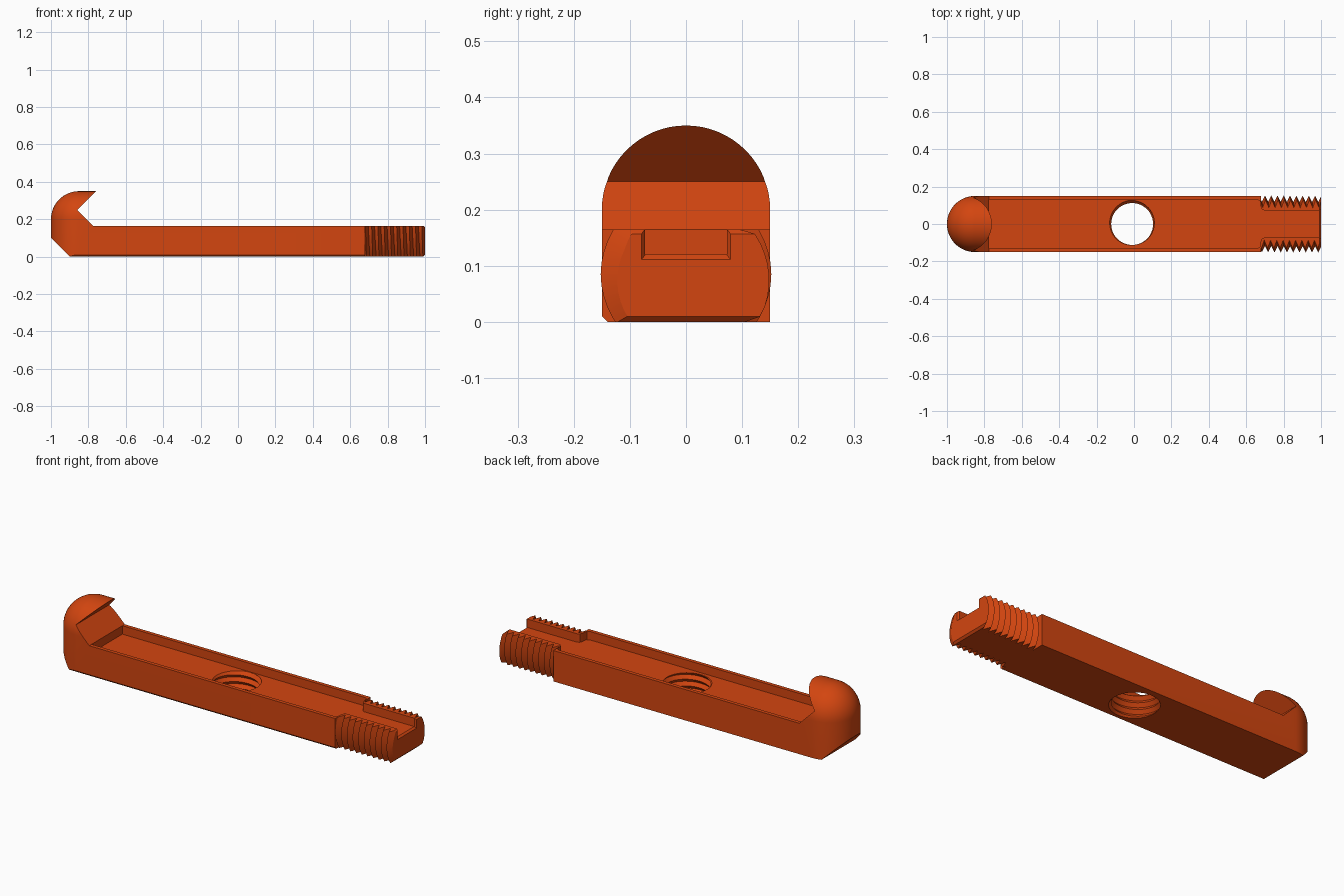
import bpy, bmesh, math
from mathutils import Vector

cube = bpy.data.objects.get("Cube")
if cube:
    bpy.data.objects.remove(cube, do_unlink=True)

orange = bpy.data.materials.new("burnt_orange")
orange.use_nodes = True
color = (0.65, 0.06, 0.005, 1)
orange.diffuse_color = color
orange.node_tree.nodes["Principled BSDF"].inputs["Base Color"].default_value = color

HALF = 0.15      # half width of the bar
TOP = 0.165      # top of the bar
FLOOR = 0.12     # floor of the channel
SHOULDER = 0.68  # where the thread starts


def finish(name, bm):
    bmesh.ops.recalc_face_normals(bm, faces=bm.faces)
    mesh = bpy.data.meshes.new(name)
    bm.to_mesh(mesh)
    bm.free()
    mesh.materials.append(orange)
    obj = bpy.data.objects.new(name, mesh)
    bpy.context.collection.objects.link(obj)
    return obj


def prism(name, points, axis, lo, hi):
    """Extrude a flat outline along one axis."""
    place = {"x": lambda a, b, t: (t, a, b),
             "y": lambda a, b, t: (a, t, b),
             "z": lambda a, b, t: (a, b, t)}[axis]
    bm = bmesh.new()
    rings = [[bm.verts.new(place(a, b, t)) for a, b in points] for t in (lo, hi)]
    for ring in rings:
        bm.faces.new(ring)
    n = len(points)
    for i in range(n):
        j = (i + 1) % n
        bm.faces.new((rings[0][i], rings[0][j], rings[1][j], rings[1][i]))
    return finish(name, bm)


def hull(name, points):
    """Solid wrapped around a cloud of points."""
    bm = bmesh.new()
    for p in points:
        bm.verts.new(p)
    bmesh.ops.convex_hull(bm, input=bm.verts)
    bmesh.ops.delete(bm, geom=[v for v in bm.verts if not v.link_faces], context="VERTS")
    bmesh.ops.dissolve_limit(bm, angle_limit=0.002, verts=bm.verts, edges=bm.edges)
    return finish(name, bm)


def screw(name, place, crest, root, pitch, turns, n=48):
    """Closed V-thread rod following a helix."""
    bm = bmesh.new()

    def helix(radius, shift):
        return [bm.verts.new(place(radius * math.cos(math.tau * k / n),
                                   radius * math.sin(math.tau * k / n),
                                   pitch * (k / n + shift)))
                for k in range(n * turns + 1)]
    c, r = helix(crest, 0), helix(root, 0.5)
    last = n * turns
    for k in range(last):
        bm.faces.new((c[k], c[k + 1], r[k + 1], r[k]))
        if k + n < last:
            bm.faces.new((r[k], r[k + 1], c[k + n + 1], c[k + n]))
    bm.faces.new((c[0], r[0], c[n]))
    bm.faces.new((r[last - n], c[last], r[last]))
    # End caps
    for loop, t in ((c[:n + 1] + [r[0]], 0.5),
                    (r[last - n:] + [c[last]], turns)):
        centre = bm.verts.new(place(0, 0, pitch * t))
        for a, b in zip(loop, loop[1:]):
            if {a, b} != {c[n], r[0]} and {a, b} != {r[last], c[last]}:
                bm.faces.new((a, b, centre))
    # Bridge the step in each cap
    for e in bmesh.ops.holes_fill(bm, edges=[e for e in bm.edges if e.is_boundary])["faces"]:
        e.smooth = False
    bmesh.ops.triangulate(bm, faces=bm.faces)
    return finish(name, bm)


def combine(target, tool, operation):
    """Apply a boolean and throw the tool away."""
    mod = target.modifiers.new("cut", "BOOLEAN")
    mod.operation = operation
    mod.solver = "EXACT"
    mod.object = tool
    bpy.context.view_layer.objects.active = target
    bpy.ops.object.modifier_apply(modifier=mod.name)
    bpy.data.objects.remove(tool, do_unlink=True)


# Bar with upturned hook, cut from its side profile
bar = prism("hooked_bar", [
    (-0.9, 0), (SHOULDER, 0), (SHOULDER, TOP), (-0.775, TOP),
    (-0.86, 0.25), (-0.755, 0.355), (-0.755, 0.4), (-1.1, 0.4), (-1.1, 0.2)],
    "y", -0.2, 0.2)

# Rounded envelope: upright round nose, domed top, straight sides
envelope = []
for i in range(64):
    a = math.tau * i / 64
    side = Vector((math.cos(a), math.sin(a), 0)) * HALF
    for x in (-0.85, 0.9):
        centre = Vector((x, 0, 0.2))
        envelope.append(centre + side + Vector((0, 0, -0.3)))
        for j in range(16):
            e = math.pi / 2 * j / 16
            envelope.append(centre + side * math.cos(e) + Vector((0, 0, HALF * math.sin(e))))
envelope += [Vector((x, 0, 0.2 + HALF)) for x in (-0.85, 0.9)]
combine(bar, hull("envelope", envelope), "INTERSECT")

# Threaded end with flats above and below and chamfered tip
thread = screw("threaded_end", lambda a, b, t: (0.6 + t, a, 0.085 + b),
               0.152, 0.118, 0.0335, 14)
flats = prism("flats", [(SHOULDER, 0), (0.99, 0), (1, 0.01), (1, TOP - 0.008),
                        (0.992, TOP), (SHOULDER, TOP)], "y", -0.2, 0.2)
combine(flats, thread, "INTERSECT")
thread = flats
thread.name = "threaded_end"

# Channel along the top, narrowing at the thread
half_plan = [(-0.775, 0.13), (0.66, 0.13), (0.673, 0.123), (0.677, 0.11),
             (0.677, 0.095), (0.683, 0.08), (0.695, 0.073), (1.1, 0.073)]
plan = half_plan + [(x, -y) for x, y in reversed(half_plan)]
for part in (bar, thread):
    combine(part, prism("channel", plan, "z", FLOOR, 0.2), "DIFFERENCE")

# Flared mouth of the channel
mouth = [(x, s * y, z) for x, y, zs in ((0.985, 0.068, (0.125, 0.2)), (1.005, 0.083, (0.107, 0.2)))
         for s in (-1, 1) for z in zs]
combine(thread, hull("mouth", mouth), "DIFFERENCE")

# Threaded hole through the middle
tap = screw("tap", lambda a, b, t: (-0.01 + a, b, t - 0.07), 0.127, 0.112, 0.036, 9)
combine(bar, tap, "DIFFERENCE")

# Chamfer along the front lower edge
combine(bar, prism("edge", [(-0.17, -0.02), (-0.13, -0.01), (-0.16, 0.02)],
                   "x", -0.95, 0.8), "DIFFERENCE")

# Smooth the rounded surfaces, keep the edges crisp
for part in (bar, thread):
    bpy.ops.object.select_all(action="DESELECT")
    part.select_set(True)
    bpy.context.view_layer.objects.active = part
    bpy.ops.object.shade_smooth_by_angle(angle=math.radians(25))
